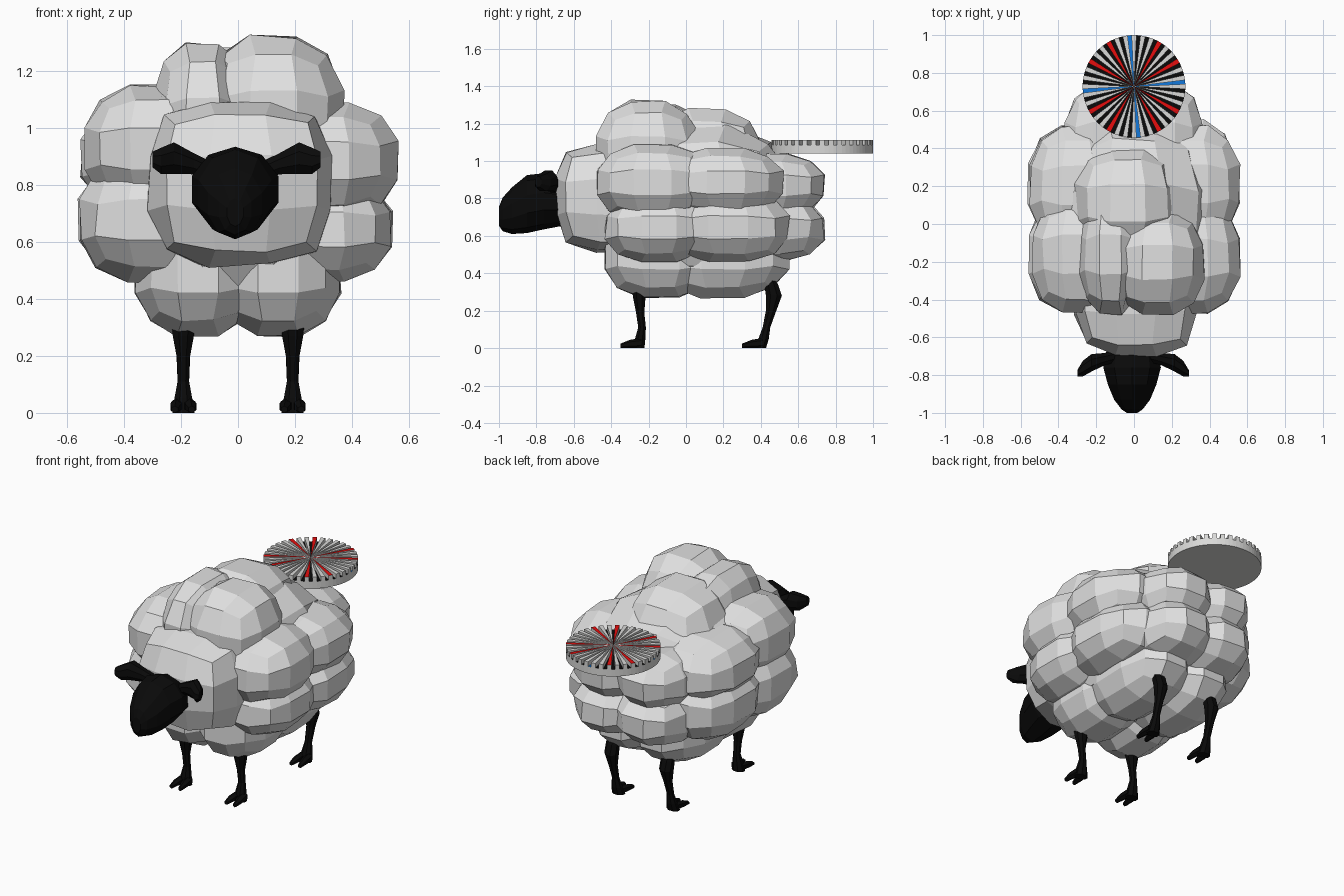
import bpy, bmesh, math, random
from mathutils import Vector

if "Cube" in bpy.data.objects:
    bpy.data.objects.remove(bpy.data.objects["Cube"])

random.seed(4)


def material(name, rgb):
    m = bpy.data.materials.new(name)
    m.diffuse_color = (*rgb, 1)
    m.use_nodes = True
    m.node_tree.nodes["Principled BSDF"].inputs["Base Color"].default_value = m.diffuse_color
    return m


WOOL = material("wool_white", (0.75, 0.75, 0.75))
BLACK = material("black", (0.003, 0.003, 0.003))
RIB = material("rib_grey", (0.70, 0.70, 0.69))
RED = material("red", (0.8, 0.004, 0.004))
BLUE = material("blue", (0.006, 0.19, 0.72))


def add_object(name, bm, *mats):
    me = bpy.data.meshes.new(name)
    bmesh.ops.recalc_face_normals(bm, faces=bm.faces)
    bm.to_mesh(me)
    bm.free()
    for m in mats:
        me.materials.append(m)
    ob = bpy.data.objects.new(name, me)
    bpy.context.scene.collection.objects.link(ob)
    return ob


def lump(name, c, r, k=2.1):
    """Rounded low-poly box: a 3x3-per-side cube pushed to a superellipsoid."""
    bm = bmesh.new()
    bmesh.ops.create_cube(bm, size=2)
    bmesh.ops.subdivide_edges(bm, edges=bm.edges[:], cuts=2, use_grid_fill=True)
    grow = (1 + 2 / 3 ** k) ** (1 / k)
    for v in bm.verts:
        n = sum(abs(a) ** k for a in v.co) ** (1 / k)
        s = grow / n * random.uniform(0.96, 1.02)
        v.co = Vector([c[i] + v.co[i] * r[i] * s for i in range(3)])
    return add_object(name, bm, WOOL)


def loft(bm, rings, axis, n=8):
    """Skin polygons (centre, radius a, radius b) set square to the axis."""
    ia, ib = [i for i in range(3) if i != axis]
    loops = []
    for c, ra, rb in rings:
        loop = []
        for j in range(n):
            t = 2 * math.pi * (j + 0.5) / n
            p = list(c)
            p[ia] += ra * math.cos(t)
            p[ib] += rb * math.sin(t)
            loop.append(bm.verts.new(p))
        loops.append(loop)
    for a, b in zip(loops, loops[1:]):
        for j in range(n):
            bm.faces.new((a[j], a[(j + 1) % n], b[(j + 1) % n], b[j]))
    bm.faces.new(loops[0])
    bm.faces.new(loops[-1])


# Wool: overlapping lumps (centre, radii, boxiness) merged into one fleece
lumps = [
    ((0.01, -0.45, 0.815), (0.325, 0.25, 0.285), 3.2),  # ruff behind the head
    ((0.15, -0.25, 1.09), (0.22, 0.23, 0.235)),         # top front right
    ((-0.15, -0.20, 1.06), (0.15, 0.28, 0.24)),         # top front left
    ((-0.04, 0.13, 1.04), (0.27, 0.28, 0.24)),          # top rear
    ((0.37, -0.22, 0.91), (0.19, 0.26, 0.18)),          # right side
    ((0.37, 0.25, 0.91), (0.19, 0.27, 0.16)),
    ((0.35, -0.18, 0.62), (0.19, 0.25, 0.16)),
    ((0.34, 0.27, 0.62), (0.20, 0.28, 0.16)),
    ((-0.36, -0.20, 0.96), (0.18, 0.27, 0.19)),         # left side
    ((-0.36, 0.24, 0.92), (0.19, 0.28, 0.17)),
    ((-0.36, -0.20, 0.66), (0.20, 0.27, 0.20)),
    ((-0.36, 0.25, 0.66), (0.20, 0.28, 0.20)),
]
for s in (-1, 1):
    lumps += [
        ((s * 0.17, -0.17, 0.44), (0.19, 0.27, 0.17), 1.9),   # belly
        ((s * 0.17, 0.23, 0.44), (0.19, 0.32, 0.17), 1.9),
        ((s * 0.175, 0.52, 0.89), (0.19, 0.22, 0.15)),        # rump
        ((s * 0.17, 0.50, 0.61), (0.20, 0.24, 0.15)),
    ]
CORE = (0, 0.03, 0.77)
fleece = lump("wool_body", CORE, (0.44, 0.55, 0.43))
col = bpy.data.collections.new("wool_lumps")
bpy.context.scene.collection.children.link(col)
for i, (c, r, *k) in enumerate(lumps):
    # sink each lump towards the core, keeping its outer reach
    sink = [(c[a] - CORE[a]) * 0.17 for a in range(3)]
    ob = lump("wool_lump_%d" % i, [c[a] - sink[a] for a in range(3)],
              [r[a] + abs(sink[a]) for a in range(3)], *k)
    bpy.context.scene.collection.objects.unlink(ob)
    col.objects.link(ob)
mod = fleece.modifiers.new("union", 'BOOLEAN')
mod.operation, mod.operand_type, mod.solver = 'UNION', 'COLLECTION', 'EXACT'
mod.collection = col
bpy.context.view_layer.update()
merged = bpy.data.meshes.new_from_object(
    fleece.evaluated_get(bpy.context.evaluated_depsgraph_get()))
fleece.modifiers.clear()
fleece.data = merged
merged.materials.clear()
merged.materials.append(WOOL)
for p in merged.polygons:
    p.material_index = 0
for ob in list(col.objects):
    bpy.data.objects.remove(ob)
bpy.data.collections.remove(col)

# Head: tapered from the wide brow to the muzzle
bm = bmesh.new()
loft(bm, [((-0.01, -0.62, 0.76), 0.11, 0.11),
          ((-0.01, -0.68, 0.78), 0.145, 0.13),
          ((-0.01, -0.76, 0.785), 0.16, 0.15),
          ((-0.01, -0.85, 0.77), 0.135, 0.155),
          ((-0.01, -0.93, 0.735), 0.10, 0.125),
          ((-0.01, -0.98, 0.715), 0.06, 0.09),
          ((-0.01, -1.0, 0.705), 0.03, 0.05)], 1, 10)
add_object("head", bm, BLACK)

# Ears, sweeping out and forward
for s, side in ((-1, "left"), (1, "right")):
    bm = bmesh.new()
    loft(bm, [((s * 0.09 - 0.005, -0.70, 0.85), 0.035, 0.035),
              ((s * 0.15 - 0.005, -0.715, 0.875), 0.035, 0.04),
              ((s * 0.22 - 0.005, -0.735, 0.895), 0.05, 0.06),
              ((s * 0.265 - 0.005, -0.765, 0.885), 0.045, 0.05),
              ((s * 0.295 - 0.005, -0.79, 0.89), 0.018, 0.03)], 0, 8)
    add_object(side + "_ear", bm, BLACK)

# Legs (height, y, half width, half depth) with two toes each
front = [(0.36, -0.24, 0.035, 0.03), (0.32, -0.25, 0.045, 0.042),
         (0.27, -0.25, 0.04, 0.036), (0.19, -0.245, 0.024, 0.024),
         (0.11, -0.235, 0.022, 0.022), (0.05, -0.245, 0.034, 0.03),
         (0.0, -0.25, 0.042, 0.03)]
rear = [(0.38, 0.44, 0.035, 0.03), (0.34, 0.455, 0.042, 0.04),
        (0.28, 0.47, 0.042, 0.046), (0.20, 0.455, 0.026, 0.03),
        (0.11, 0.43, 0.022, 0.022), (0.05, 0.415, 0.034, 0.03),
        (0.0, 0.40, 0.042, 0.03)]
for s, side in ((-1, "left"), (1, "right")):
    for name, prof in (("front", front), ("rear", rear)):
        bm = bmesh.new()
        x, y0 = s * 0.192, prof[-1][1]
        loft(bm, [((x, y, z), a, b) for z, y, a, b in prof], 2, 8)
        for t in (-1, 1):
            loft(bm, [((x + t * 0.022, y0 + 0.01, 0.027), 0.022, 0.027),
                      ((x + t * 0.026, y0 - 0.05, 0.022), 0.023, 0.022),
                      ((x + t * 0.030, y0 - 0.10, 0.012), 0.013, 0.012)], 1, 6)
        add_object("%s_%s_leg" % (name, side), bm, BLACK)

# Ribbed disc over the rump: flat base, dark grooves, raised wedge ribs
N, R, CY, Z0, Z1, Z2 = 36, 0.272, 0.728, 1.04, 1.085, 1.113


def at(half_step, z):
    rib_half = 0.56                     # share of each step taken by the rib
    t = 2 * math.pi / N * (half_step // 2 + (0.5 if half_step % 2 else -0.5) * rib_half)
    return (R * math.cos(t), CY + R * math.sin(t), z)


bm = bmesh.new()
low = [bm.verts.new(at(i, Z0)) for i in range(2 * N)]
mid = [bm.verts.new(at(i, Z1)) for i in range(2 * N)]
hub = bm.verts.new((0, CY, Z1))
hub_top = bm.verts.new((0, CY, Z2))
bm.faces.new(low[::-1])
for i in range(2 * N):
    j = (i + 1) % (2 * N)
    g = (i // 2) % 9
    bm.faces.new((low[i], low[j], mid[j], mid[i]))
    if i % 2:                                        # groove floor
        floor = bm.faces.new((hub, mid[i], mid[j]))
        floor.material_index = 3 if g == 0 else 1
    else:                                            # raised rib
        a, b = bm.verts.new(at(i, Z2)), bm.verts.new(at(i + 1, Z2))
        top = bm.faces.new((hub_top, a, b))
        top.material_index = 2 if g in (3, 6) else 0
        bm.faces.new((mid[i], mid[j], b, a))
        bm.faces.new((hub, mid[i], a, hub_top))
        bm.faces.new((mid[j], hub, hub_top, b))
add_object("ribbed_disc", bm, RIB, BLACK, RED, BLUE)
